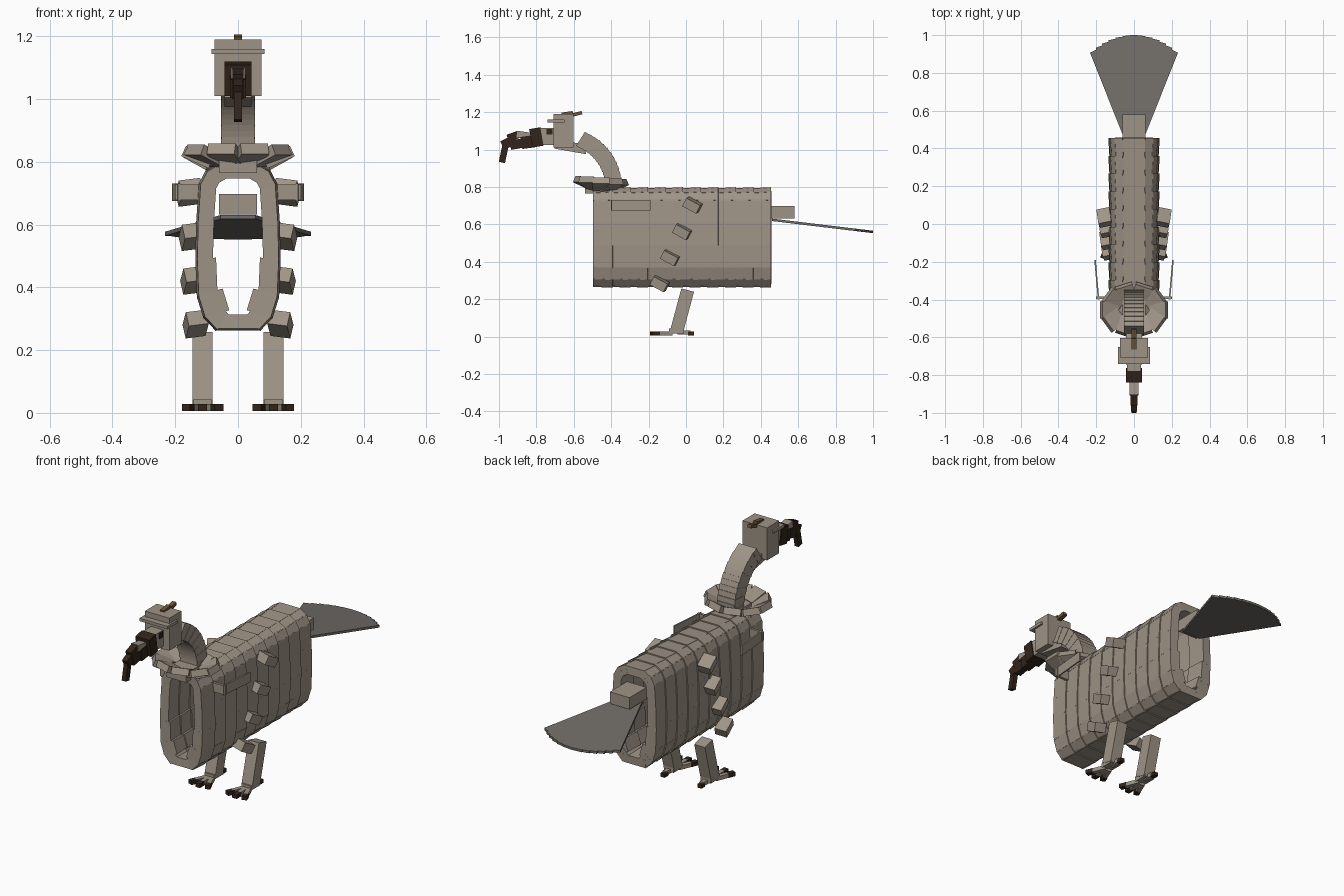
import bpy, bmesh, math
from mathutils import Matrix, Vector

if "Cube" in bpy.data.objects:
    bpy.data.objects.remove(bpy.data.objects["Cube"])


def material(name, rgb):
    m = bpy.data.materials.new(name)
    m.diffuse_color = (*rgb, 1)
    m.use_nodes = True
    m.node_tree.nodes["Principled BSDF"].inputs["Base Color"].default_value = m.diffuse_color
    return m


GREY = material("warm grey", (0.345, 0.295, 0.24))
SLATE = material("tail grey", (0.165, 0.15, 0.135))
DARK = material("dark brown", (0.032, 0.018, 0.011))
GOLD = material("crest brown", (0.15, 0.09, 0.035))


def finish(name, bm, mat):
    bmesh.ops.recalc_face_normals(bm, faces=bm.faces)
    me = bpy.data.meshes.new(name)
    bm.to_mesh(me)
    bm.free()
    me.materials.append(mat)
    ob = bpy.data.objects.new(name, me)
    bpy.context.collection.objects.link(ob)
    return ob


def add(bm, mat4, size):
    bmesh.ops.create_cube(bm, size=1, matrix=mat4 @ Matrix.Diagonal((*size, 1)))


def at(x, y, z, pitch=0, yaw=0, roll=0):
    """Placement; positive pitch raises the back end."""
    r = math.radians
    return (Matrix.Translation((x, y, z)) @ Matrix.Rotation(r(yaw), 4, 'Z')
            @ Matrix.Rotation(r(pitch), 4, 'X') @ Matrix.Rotation(r(roll), 4, 'Y'))


def boxes(name, mat, items):
    """Each item: (x, y, z), (sx, sy, sz), pitch, yaw, roll."""
    bm = bmesh.new()
    for loc, size, *rot in items:
        add(bm, at(*loc, *rot), size)
    return finish(name, bm, mat)


# Body: open tube of overlapping shingle panels
half = [(0.06, 0.795), (0.10, 0.772), (0.122, 0.73), (0.13, 0.61), (0.133, 0.49),
        (0.128, 0.37), (0.108, 0.305), (0.07, 0.265)]
thick = [0.05, 0.05, 0.05, 0.05, 0.06, 0.08, 0.06]
panels = [((-0.06, 0.795), (0.06, 0.795), 0.045), ((0.07, 0.265), (-0.07, 0.265), 0.045)]
for (a, b, t) in zip(half, half[1:], thick):
    panels.append((a, b, t))
    panels.append(((-b[0], b[1]), (-a[0], a[1]), t))
bm = bmesh.new()
ROWS, STEP = 10, 0.094
for i in range(ROWS):
    y = -0.49 + STEP * (i + 0.5)
    for a, b, t in panels:
        p, q = Vector((a[0], 0, a[1])), Vector((b[0], 0, b[1]))
        tan = (q - p).normalized()
        nor = Vector((-tan.z, 0, tan.x))
        c = (p + q) / 2 - nor * t / 2
        basis = Matrix((tan, Vector((0, 1, 0)), nor)).transposed().to_4x4()
        m = Matrix.Translation((c.x, y, c.z)) @ basis @ Matrix.Rotation(math.radians(3.5), 4, 'X')
        add(bm, m, ((q - p).length + 0.004, STEP + 0.012, t))
finish("body_shingles", bm, GREY)

# Wing stubs down each flank, plus a thin shoulder plate
stubs, plates = [], []
for s in (-1, 1):
    for y, z, x, w in ((0.035, 0.703, 0.155, 0.07), (-0.02, 0.562, 0.145, 0.07),
                       (-0.085, 0.422, 0.145, 0.06), (-0.14, 0.283, 0.135, 0.065)):
        stubs.append(((s * x, y, z), (w, 0.085, 0.05), -28, -s * 8, s * 8))
    plates.append(((s * 0.197, -0.295, 0.703), (0.008, 0.21, 0.055), 0, -s * 5))
    plates.append(((s * 0.155, -0.39, 0.703), (0.09, 0.014, 0.05)))
boxes("wing_stubs", GREY, stubs)
boxes("shoulder_plates", GREY, plates)

# Legs, toes and claws
legs, toes, claws = [], [], []
for s in (-1, 1):
    x = s * 0.113
    legs.append(((x, -0.02, 0.14), (0.065, 0.07, 0.225), -15))
    toes.append(((x, -0.05, 0.03), (0.06, 0.08, 0.025)))
    for yaw in (-22, 0, 22):
        d = Vector((math.sin(math.radians(yaw)), -math.cos(math.radians(yaw))))
        for r, l, w, group in ((0.07, 0.08, 0.024, toes), (0.122, 0.04, 0.028, claws)):
            group.append(((x + d.x * r, -0.05 + d.y * r, 0.017), (w, l, 0.022), 0, yaw))
    toes.append(((x, -0.01, 0.022), (0.024, 0.07, 0.022)))
    claws.append(((x, 0.028, 0.016), (0.026, 0.032, 0.02)))
boxes("legs", GREY, legs)
boxes("toes", GREY, toes)
boxes("claws", DARK, claws)

# Tail: root block and a thin stepped fan
boxes("tail_root", GREY, [((0, 0.505, 0.665), (0.12, 0.15, 0.065))])
bm = bmesh.new()
outline = [(-0.055, 0.46)]
N = 13
for k in range(N):
    for e in (k, k + 1):
        ang = math.radians(-27 + 54 * e / N)
        mid = math.radians(-27 + 54 * (k + 0.5) / N)
        r = 0.50 + 0.05 * math.cos(mid * 3)
        outline.append((math.sin(ang) * r, 0.45 + math.cos(ang) * r))
outline.append((0.055, 0.46))


def tail_z(y):
    return 0.632 - 0.12 * (y - 0.45)


face = bm.faces.new([bm.verts.new((x, y, tail_z(y))) for x, y in outline])
ext = bmesh.ops.extrude_face_region(bm, geom=[face])
for v in ext["geom"]:
    if isinstance(v, bmesh.types.BMVert):
        v.co.z -= 0.013
finish("tail_fan", bm, SLATE)

# Collar: ring of plates flaring upward around the neck base
bm = bmesh.new()
for k in range(10):
    a = math.radians(36 * k + 18)
    x, y = 0.13 * math.sin(a), -0.455 - 0.092 * math.cos(a)
    m = at(x, y, 0.815 + 0.008 * math.cos(a), 0, math.degrees(a)) @ Matrix.Rotation(math.radians(-24), 4, 'X')
    add(bm, m, (0.092, 0.095, 0.036))
add(bm, at(0, -0.44, 0.79), (0.12, 0.2, 0.05))
finish("collar", bm, GREY)

# Neck: overlapping blocks swept along an arc
neck = []
for k in range(13):
    deg = 2 + 64 * k / 12
    a = math.radians(deg)
    neck.append(((0, -0.66 + 0.272 * math.cos(a), 0.80 + 0.272 * math.sin(a)),
                 (0.108 - 0.003 * (k % 2), 0.088, 0.034), deg - 8))
boxes("neck", GREY, neck)
boxes("throat", GREY, [((0, -0.615, 1.015), (0.085, 0.17, 0.05), -10)])

# Head, brow and face
boxes("head", GREY, [((0, -0.655, 1.1), (0.15, 0.105, 0.18))])
boxes("brow", GREY, [((0, -0.695, 1.152), (0.17, 0.09, 0.016))])
boxes("face", GREY, [((0, -0.735, 1.07), (0.075, 0.09, 0.09))])
boxes("eyes", DARK, [((s * 0.039, -0.73, 1.095), (0.006, 0.03, 0.03)) for s in (-1, 1)])
boxes("crest", GOLD, [((0, -0.635, 1.195), (0.024, 0.06, 0.014), 8),
                      ((0, -0.585, 1.19), (0.024, 0.06, 0.018), 14)])

# Beak: dark cheeks, ridge, lower jaw and downturned hook
boxes("beak", DARK, [
    ((0, -0.80, 1.065), (0.085, 0.06, 0.1), 10),
    ((0, -0.845, 1.04), (0.05, 0.07, 0.065), 8),
    ((0, -0.90, 1.03), (0.036, 0.08, 0.05), 10),
    ((0, -0.925, 1.07), (0.036, 0.06, 0.04), 20),
    ((0, -0.955, 1.035), (0.03, 0.06, 0.05), 28),
    ((0, -0.975, 0.975), (0.024, 0.034, 0.09), -12)])
boxes("beak_cere", GREY, [((0, -0.87, 1.078), (0.045, 0.07, 0.035), -8)])
